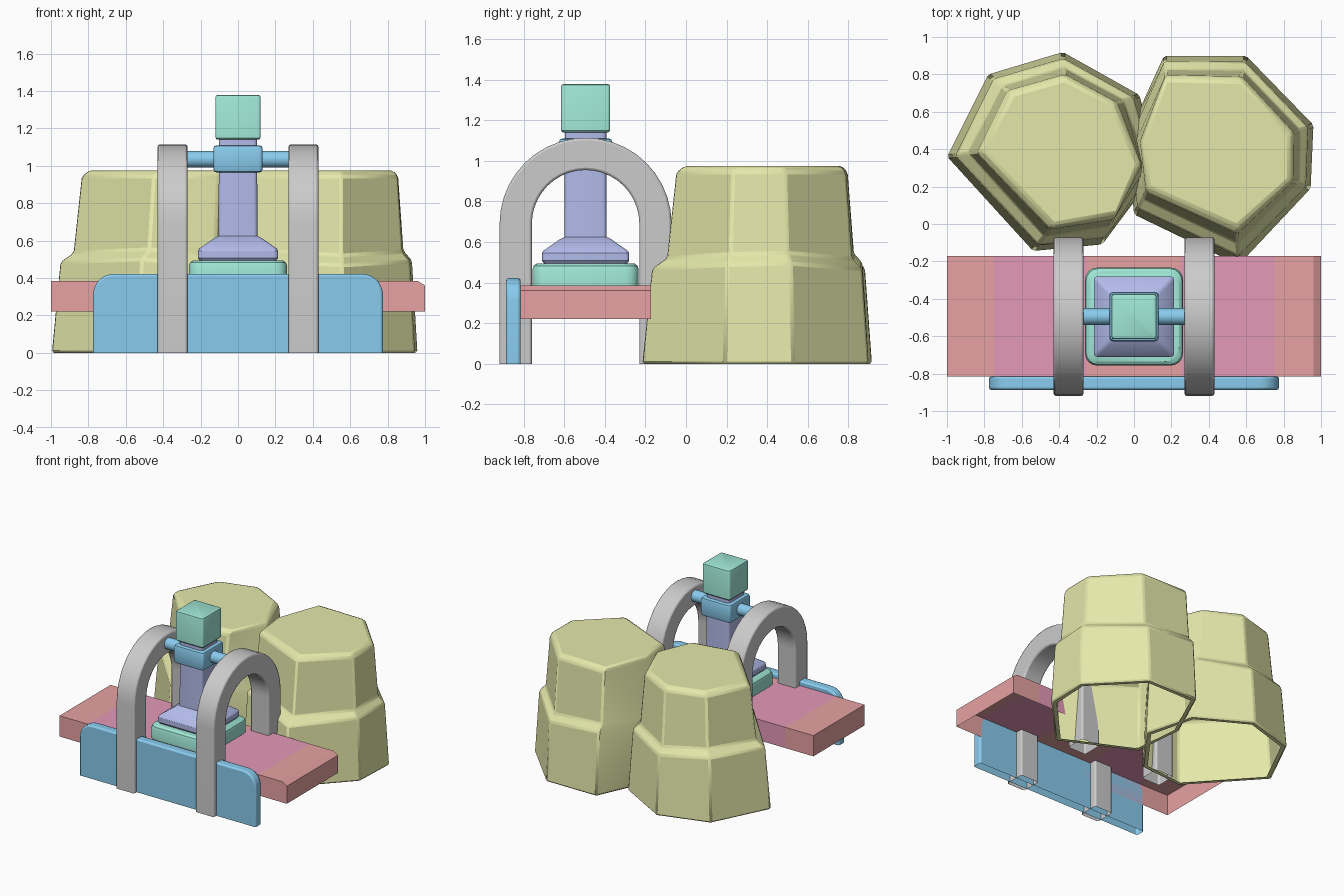
import bpy, bmesh, math
from mathutils import Vector

if "Cube" in bpy.data.objects:
    bpy.data.objects.remove(bpy.data.objects["Cube"])

CY = -0.495  # y of the pump and arch centre line


def material(name, rgb):
    m = bpy.data.materials.new(name)
    m.diffuse_color = (*rgb, 1)
    m.use_nodes = True
    m.node_tree.nodes["Principled BSDF"].inputs["Base Color"].default_value = m.diffuse_color
    return m


RED = material("red", (0.80, 0.36, 0.36))
PINK = material("pink", (0.78, 0.32, 0.48))
YELLOW = material("yellow_green", (0.78, 0.81, 0.40))
BLUE = material("blue", (0.25, 0.60, 0.85))
INDIGO = material("indigo", (0.45, 0.50, 0.83))
TEAL = material("teal", (0.35, 0.80, 0.67))


def loft(name, rings, mats=(), closed=True, caps=(False, True), bevel=0.0, segs=2):
    """Skin a list of point rings into one object."""
    bm = bmesh.new()
    vs = [[bm.verts.new(p) for p in r] for r in rings]
    n = len(vs[0])
    for a, b in zip(vs, vs[1:]):
        for i in range(n if closed else n - 1):
            j = (i + 1) % n
            bm.faces.new((a[i], a[j], b[j], b[i]))
    if caps[0]:
        bm.faces.new(vs[0])
    if caps[1]:
        bm.faces.new(vs[-1])
    bmesh.ops.recalc_face_normals(bm, faces=bm.faces)
    me = bpy.data.meshes.new(name)
    bm.to_mesh(me)
    bm.free()
    for m in mats:
        me.materials.append(m)
    ob = bpy.data.objects.new(name, me)
    bpy.context.collection.objects.link(ob)
    if bevel:
        mod = ob.modifiers.new("bevel", "BEVEL")
        mod.width, mod.segments = bevel, segs
        mod.limit_method, mod.angle_limit = "ANGLE", math.radians(30)
    bpy.ops.object.select_all(action="DESELECT")
    bpy.context.view_layer.objects.active = ob
    ob.select_set(True)
    bpy.ops.object.shade_smooth_by_angle(angle=math.radians(30))
    return ob


def rounded_square(h, r, z, steps=4):
    pts = []
    for k in range(4):
        for s in range(steps + 1):
            a = math.radians(90 * k + 90 * s / steps)
            q = math.radians(90 * k + 45)
            c = (h - r) * math.sqrt(2)
            pts.append((c * math.cos(q) + r * math.cos(a),
                        CY + c * math.sin(q) + r * math.sin(a), z))
    return pts


def block(name, profile, r, mat, caps=(False, True)):
    return loft(name, [rounded_square(h, r, z) for h, z in profile], [mat], caps=caps)


# Plank, open below, with two pink bands
stations = [(-1, .385), (-.75, .385), (-.25, .385), (.25, .385), (.75, .385), (.96, .385), (1, .36)]
plank = loft("plank", [[(x, -.815, .22), (x, -.815, z), (x, -.172, z), (x, -.172, .22)]
                       for x, z in stations], [RED, PINK], closed=False, caps=(True, True))
for p in plank.data.polygons:
    if .25 < abs(p.center.x) < .75:
        p.material_index = 1

# Front plate with rounded upper corners, open below
R = 0.11
half = [(.775 - R + R * math.cos(math.radians(a)), .422 - R + R * math.sin(math.radians(a)))
        for a in range(0, 91, 18)]
outline = [(.775, 0)] + half + [(-x, z) for x, z in reversed(half)] + [(-.775, 0)]
loft("front_plate", [[(x, y, z) for x, z in outline] for y in (-.887, -.815)],
     [BLUE], closed=False, caps=(True, True), bevel=.012)

# Pair of arches
path = [(-1, 0, 0)] + [(-math.cos(math.pi * i / 20), .69, math.sin(math.pi * i / 20))
                       for i in range(21)] + [(1, 0, 0)]
for side, label in ((-1, "left"), (1, "right")):
    rings = [[(side * x, CY + c * r, z0 + s * r)
              for x, r in ((.27, .265), (.43, .265), (.43, .424), (.27, .424))]
             for c, z0, s in path]
    loft(label + "_arch", rings, caps=(False, False), bevel=.012)

# Stepped pedestal, post, collar and head
block("pedestal_base", [(.262, .385), (.262, .465), (.256, .483), (.240, .495)], .065, TEAL)
block("post", [(.205, .495), (.215, .508), (.215, .545), (.208, .557), (.125, .615),
               (.104, .625), (.102, 1.14)], .02, INDIGO)
block("collar", [(.115, .965), (.127, .97), (.132, .985), (.132, 1.09), (.127, 1.105),
                 (.115, 1.11)], .02, BLUE, (True, True))
block("head", [(.112, 1.14), (.121, 1.15), (.121, 1.365), (.118, 1.375), (.108, 1.38)],
      .015, TEAL, (True, True))

# Axle between the arches
loft("axle", [[(x, CY + .045 * math.cos(math.tau * i / 16), 1.035 + .045 * math.sin(math.tau * i / 16))
               for i in range(16)] for x in (-.28, .28)], [BLUE], caps=(True, True))

# Two irregular seven-sided stepped mounds, open below with a thin rim
LEFT = ([(-1, .36), (-.78, .80), (-.38, .92), (.03, .69), (.13, .29), (-.17, -.11), (-.54, -.145)],
        [(-.80, .39), (-.65, .69), (-.37, .77), (-.12, .64), (.02, .32), (-.09, .06), (-.43, .0)])
RIGHT = ([(-.04, .46), (.16, .90), (.60, .90), (.96, .53), (.945, .19), (.56, -.22), (.0, .05)],
         [(.05, .44), (.17, .77), (.57, .76), (.83, .48), (.83, .24), (.55, -.01), (.08, .20)])
for label, (base, top) in (("left", LEFT), ("right", RIGHT)):
    base = [Vector(p) for p in base]
    top = [Vector(p) for p in top]
    mid = sum(base, Vector((0, 0))) / 7
    rings = [[(*mid.lerp(b, .92), 0) for b in base]]
    for z, t in ((0, 0), (.485, .23), (.535, .58), (.945, .80), (.975, 1)):
        # the ledge undulates slightly around the mound
        wob = .018 if .4 < z < .6 else 0
        rings.append([(*b.lerp(c, t), z + wob * math.sin(2.3 * i))
                      for i, (b, c) in enumerate(zip(base, top))])
    mound = loft(label + "_mound", rings, [YELLOW], bevel=.012, segs=1)
